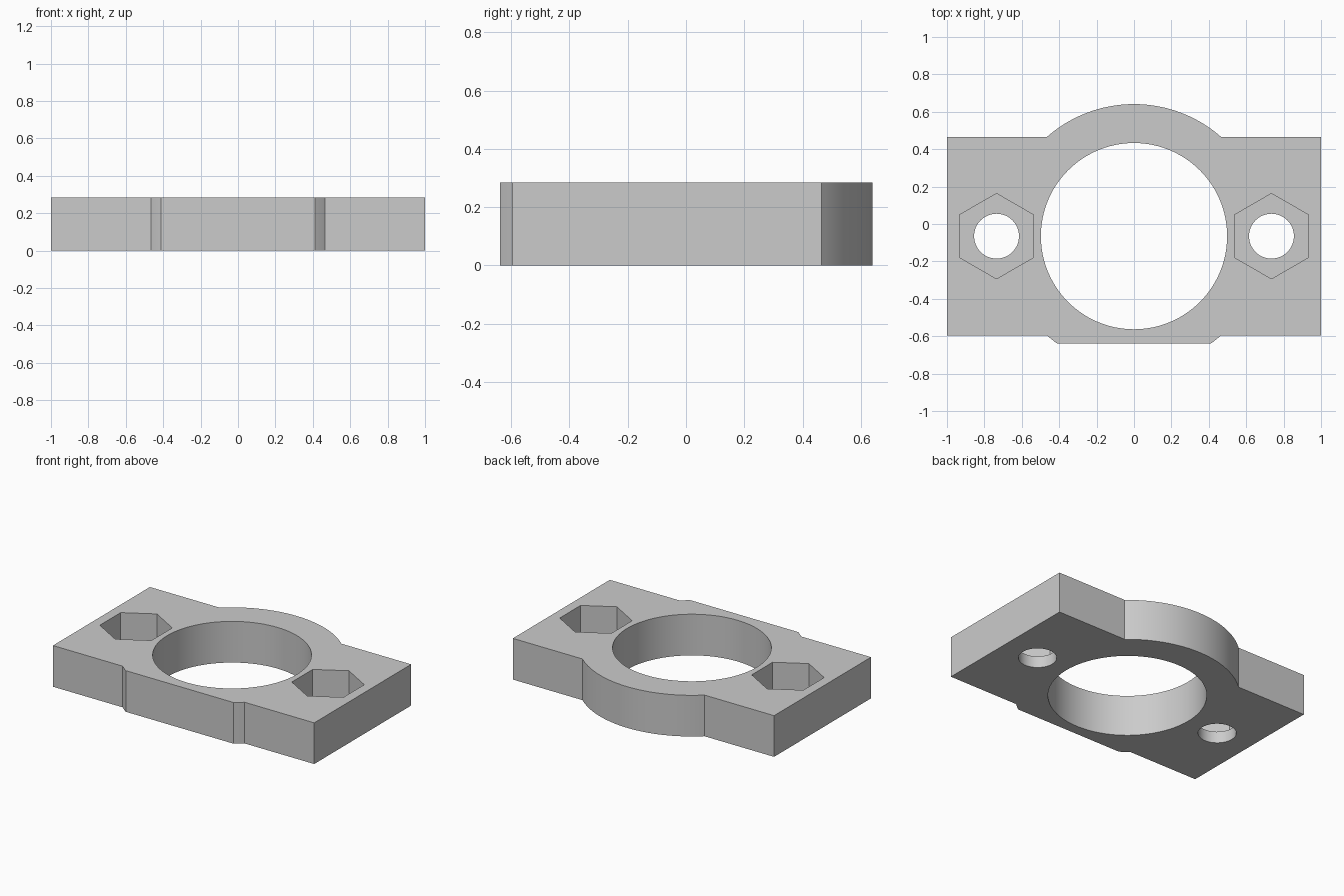
import bpy, bmesh
from math import sin, cos, acos, asin, pi, radians

if "Cube" in bpy.data.objects:
    bpy.data.objects.remove(bpy.data.objects["Cube"], do_unlink=True)

HEIGHT = 0.285
CY = -0.065            # shared centre line of all the holes
BACK, FRONT = 0.465, -0.595
LOBE, LOBE_FRONT = 0.706, -0.638
BOLT_X = 0.735
POCKET_FLOOR = 0.08

grey = bpy.data.materials.new("light grey")
grey.use_nodes = True
grey.diffuse_color = (0.6, 0.6, 0.6, 1)
grey.node_tree.nodes["Principled BSDF"].inputs["Base Color"].default_value = (0.6, 0.6, 0.6, 1)


def prism(name, points, z0, z1):
    """Extrude a flat outline from z0 to z1."""
    bm = bmesh.new()
    face = bm.faces.new([bm.verts.new((x, y, z0)) for x, y in points])
    top = bmesh.ops.extrude_face_region(bm, geom=[face])["geom"]
    bmesh.ops.translate(bm, vec=(0, 0, z1 - z0),
                        verts=[v for v in top if isinstance(v, bmesh.types.BMVert)])
    bmesh.ops.recalc_face_normals(bm, faces=bm.faces)
    mesh = bpy.data.meshes.new(name)
    bm.to_mesh(mesh)
    bm.free()
    mesh.materials.append(grey)
    obj = bpy.data.objects.new(name, mesh)
    bpy.context.collection.objects.link(obj)
    return obj


def arc(x, y, r, a0, a1, n):
    return [(x + r * cos(a0 + (a1 - a0) * i / n), y + r * sin(a0 + (a1 - a0) * i / n))
            for i in range(n + 1)]


def ring(x, r, n, turn=0):
    return arc(x, CY, r, turn, turn + 2 * pi, n)[:-1]


# Plate outline: rectangle with a round lobe behind and a trimmed lobe in front
a_back = asin((BACK - CY) / LOBE)
a_front = asin((FRONT - CY) / LOBE)
a_trim = asin((LOBE_FRONT - CY) / LOBE)
outline = [(1, FRONT), (1, BACK)]
outline += arc(0, CY, LOBE, a_back, pi - a_back, 48)
outline += [(-1, BACK), (-1, FRONT)]
outline += arc(0, CY, LOBE, pi - a_front, pi - a_trim, 4)
outline += arc(0, CY, LOBE, a_trim, a_front, 4)
plate = prism("mounting_plate", outline, 0, HEIGHT)

# Central bore, bolt holes and hexagonal nut pockets
cutters = [prism("bore_cutter", ring(0, 0.498, 96), -0.1, HEIGHT + 0.1)]
for side, x in (("left", BOLT_X), ("right", -BOLT_X)):
    cutters.append(prism(side + "_bolt_hole_cutter", ring(x, 0.12, 48), -0.1, POCKET_FLOOR + 0.05))
    cutters.append(prism(side + "_nut_pocket_cutter", ring(x, 0.228, 6, pi / 2),
                         POCKET_FLOOR, HEIGHT + 0.1))

bpy.ops.object.select_all(action="DESELECT")
plate.select_set(True)
bpy.context.view_layer.objects.active = plate
for cutter in cutters:
    cutter.hide_render = True
    mod = plate.modifiers.new(cutter.name, "BOOLEAN")
    mod.operation = "DIFFERENCE"
    mod.solver = "EXACT"
    mod.object = cutter
    bpy.ops.object.modifier_apply(modifier=mod.name)
    bpy.data.objects.remove(cutter, do_unlink=True)

bpy.ops.object.shade_smooth_by_angle(angle=radians(25))
